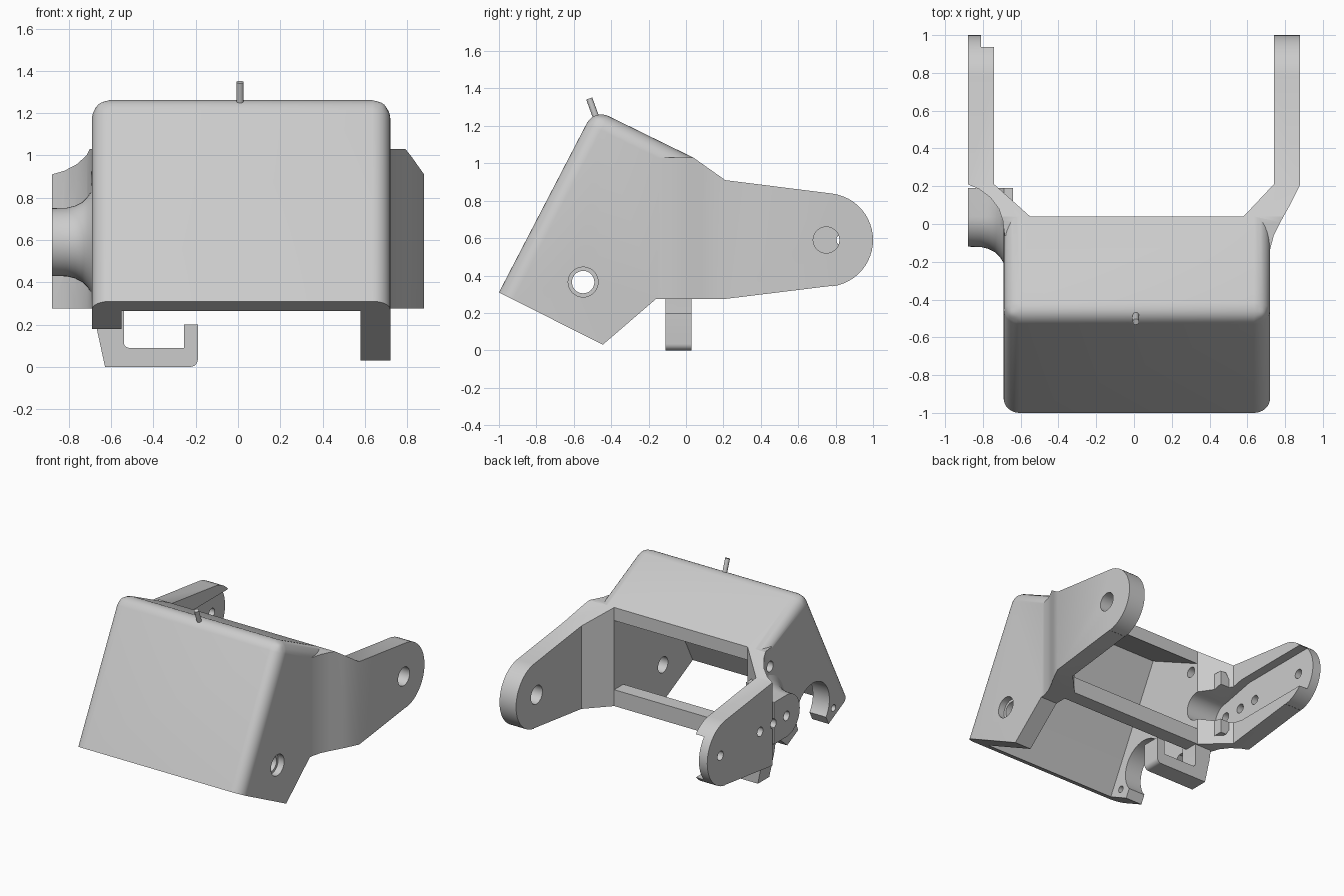
import bpy, bmesh, math
from mathutils import Vector

cube = bpy.data.objects.get("Cube")
if cube:
    bpy.data.objects.remove(cube, do_unlink=True)

grey = bpy.data.materials.new("plain grey")
grey.use_nodes = True
colour = (0.6, 0.6, 0.6, 1)
grey.diffuse_color = colour
grey.node_tree.nodes["Principled BSDF"].inputs["Base Color"].default_value = colour


def finish(bm, name):
    bmesh.ops.recalc_face_normals(bm, faces=bm.faces)
    mesh = bpy.data.meshes.new(name)
    bm.to_mesh(mesh)
    bm.free()
    mesh.materials.append(grey)
    ob = bpy.data.objects.new(name, mesh)
    bpy.context.collection.objects.link(ob)
    return ob


def loft(loops):
    """Closed skin through loops of equal length, capped at both ends."""
    bm = bmesh.new()
    rings = [[bm.verts.new(p) for p in loop] for loop in loops]
    n = len(rings[0])
    for a, b in zip(rings, rings[1:]):
        for i in range(n):
            j = (i + 1) % n
            bm.faces.new((a[i], a[j], b[j], b[i]))
    bm.faces.new(rings[0])
    bm.faces.new(rings[-1])
    return bm


def prism(name, pts, axis, lo, hi):
    """Extrude a 2D outline along the x, y or z axis."""
    place = {"x": lambda p, h: (h, p[0], p[1]),
             "y": lambda p, h: (p[0], h, p[1]),
             "z": lambda p, h: (p[0], p[1], h)}[axis]
    return finish(loft([[place(p, h) for p in pts] for h in (lo, hi)]), name)


def arc(cy, cz, r, a0, a1, n=24):
    return [(cy + r * math.cos(math.radians(a0 + (a1 - a0) * i / n)),
             cz + r * math.sin(math.radians(a0 + (a1 - a0) * i / n))) for i in range(n + 1)]


def disc(name, y, z, r, lo, hi):
    return prism(name, arc(y, z, r, 0, 360, 40)[:-1], "x", lo, hi)


def combine(target, other, operation):
    mod = target.modifiers.new("combine", "BOOLEAN")
    mod.operation = operation
    mod.solver = "EXACT"
    mod.object = other
    bpy.context.view_layer.objects.active = target
    bpy.ops.object.modifier_apply(modifier=mod.name)
    bpy.data.objects.remove(other, do_unlink=True)


def join(target, other):
    combine(target, other, "UNION")


def cut(target, other):
    combine(target, other, "DIFFERENCE")


# Hood: slanted prism with rounded front, top and side edges
hood_profile = [(-1, 0.31), (-0.491, 1.29), (0.04, 1.03), (0.04, 0.275),
                (-0.16, 0.275), (-0.445, 0.03)]
bm = loft([[(x, y, z) for y, z in hood_profile] for x in (-0.69, 0.72)])


def on_rounded_edge(e):
    a, b = (v.co for v in e.verts)
    mid = (a + b) / 2
    if abs(a.x - b.x) > 0.1:
        return mid.z > 1.2
    return mid.z > 0.7 and (mid.y < -0.1)


bmesh.ops.bevel(bm, geom=[e for e in bm.edges if on_rounded_edge(e)],
                offset=0.085, segments=8, profile=0.5, affect="EDGES")
body = finish(bm, "bracket_body")

# Cavity open at the bottom and at the back
cut(body, prism("cavity", [(-0.99, 0.08), (-0.91, 0.265), (-0.445, 1.165), (0.08, 0.91),
                           (0.3, 0.8), (0.3, -0.2), (-0.8, -0.2)], "x", -0.55, 0.58))

# Arms: side outline intersected with a plan outline
arm_profile = ([(-0.16, 0.275), (0.21, 0.275), (0.78, 0.345)]
               + arc(0.75, 0.59, 0.25, -82, 82)
               + [(0.21, 0.91), (0.04, 1.03), (-0.16, 1.03)])
left_plan = [(0.62, -0.16), (0.58, 0.04), (0.74, 0.21), (0.74, 1.1), (0.88, 1.1), (0.88, 0.21),
             (0.82, 0.09), (0.775, 0.01), (0.74, -0.06), (0.722, -0.13), (0.715, -0.16)]
right_plan = [(-0.62, -0.1), (-0.55, 0.04), (-0.74, 0.21), (-0.74, 1.1), (-0.88, 1.1),
              (-0.88, 0.21), (-0.82, 0.185), (-0.76, 0.14), (-0.715, 0.08), (-0.695, 0.02),
              (-0.685, -0.06)]
for side, plan in (("left", left_plan), ("right", right_plan)):
    arm = prism(side + "_arm", arm_profile, "x", -1, 1)
    combine(arm, prism("arm_plan", plan, "z", -0.2, 1.5), "INTERSECT")
    join(body, arm)

# Flared round boss at the root of the right arm
loops = []
for x, r in ((-0.88, 0.16), (-0.81, 0.162), (-0.77, 0.172), (-0.735, 0.19),
             (-0.71, 0.215), (-0.688, 0.25), (-0.64, 0.25)):
    outline = [(0.19, 0.59 + r)] + arc(0.04, 0.59, r, 90, 270) + [(0.19, 0.59 - r)]
    loops.append([(x, y, z) for y, z in outline])
join(body, finish(loft(loops), "boss"))

# Crossbar between the walls, and the hook below it
join(body, prism("crossbar", [(-0.07, 0.275), (0.04, 0.275), (0.04, 0.4), (-0.07, 0.4)],
                 "x", -0.6, 0.63))
hook = ([(-0.685, 0.3), (-0.67, 0.19), (-0.63, 0.005), (-0.63, 0)]
        + arc(-0.225, 0.035, 0.035, -90, 0, 6)
        + [(-0.19, 0.2), (-0.255, 0.2), (-0.255, 0.09)]
        + arc(-0.515, 0.115, 0.025, 270, 180, 6) + [(-0.54, 0.3)])
join(body, prism("hook", hook, "y", -0.11, 0.03))

# Long pocket on the inner face of the right arm
pocket = (arc(0.04, 0.59, 0.11, 90, 270) + [(0.3, 0.425), (1.1, 0.425), (1.1, 0.755), (0.3, 0.755)])
cut(body, prism("arm_pocket", pocket, "x", -0.81, -0.5))

# Open round notch in the right wall, leaving a thin lip at the front
cut(body, disc("wall_notch", -0.55, 0.365, 0.2, -0.8, -0.5))
along, up = Vector((0.893, -0.45)), Vector((0.45, 0.893))
corner = Vector((-1, 0.31))
mouth = [corner + along * s + up * t for s, t in ((0.29, -0.1), (0.8, -0.1), (0.8, 0.25), (0.29, 0.25))]
cut(body, prism("notch_mouth", [tuple(p) for p in mouth], "x", -0.8, -0.5))

# Round holes: name, y, z, radius, x range
holes = [("left_pivot", 0.75, 0.59, 0.07, 0.6, 1),
         ("left_wall", -0.55, 0.365, 0.06, 0.5, 0.8),
         ("left_counterbore", -0.55, 0.365, 0.08, 0.67, 0.8),
         ("right_wall", -0.03, 0.89, 0.04, -0.95, -0.5),
         ("lip", -0.8, 0.278, 0.025, -0.8, -0.5)]
holes += [("arm_screw", y, 0.59, 0.035, -1, -0.78) for y in (0.04, 0.2, 0.36, 0.84)]
for name, y, z, r, lo, hi in holes:
    cut(body, disc(name + "_hole", y, z, r, lo, hi))

# Small leaning pin on the top front edge
bm = bmesh.new()
bmesh.ops.create_cone(bm, cap_ends=True, segments=20, radius1=0.017, radius2=0.017, depth=0.12)
pin = finish(bm, "top_pin")
pin.rotation_euler = (math.radians(20), 0, 0)
pin.location = (0.01, -0.497, 1.29)

for ob in (body, pin):
    bpy.ops.object.select_all(action="DESELECT")
    ob.select_set(True)
    bpy.context.view_layer.objects.active = ob
    bpy.ops.object.shade_smooth_by_angle(angle=math.radians(32))
